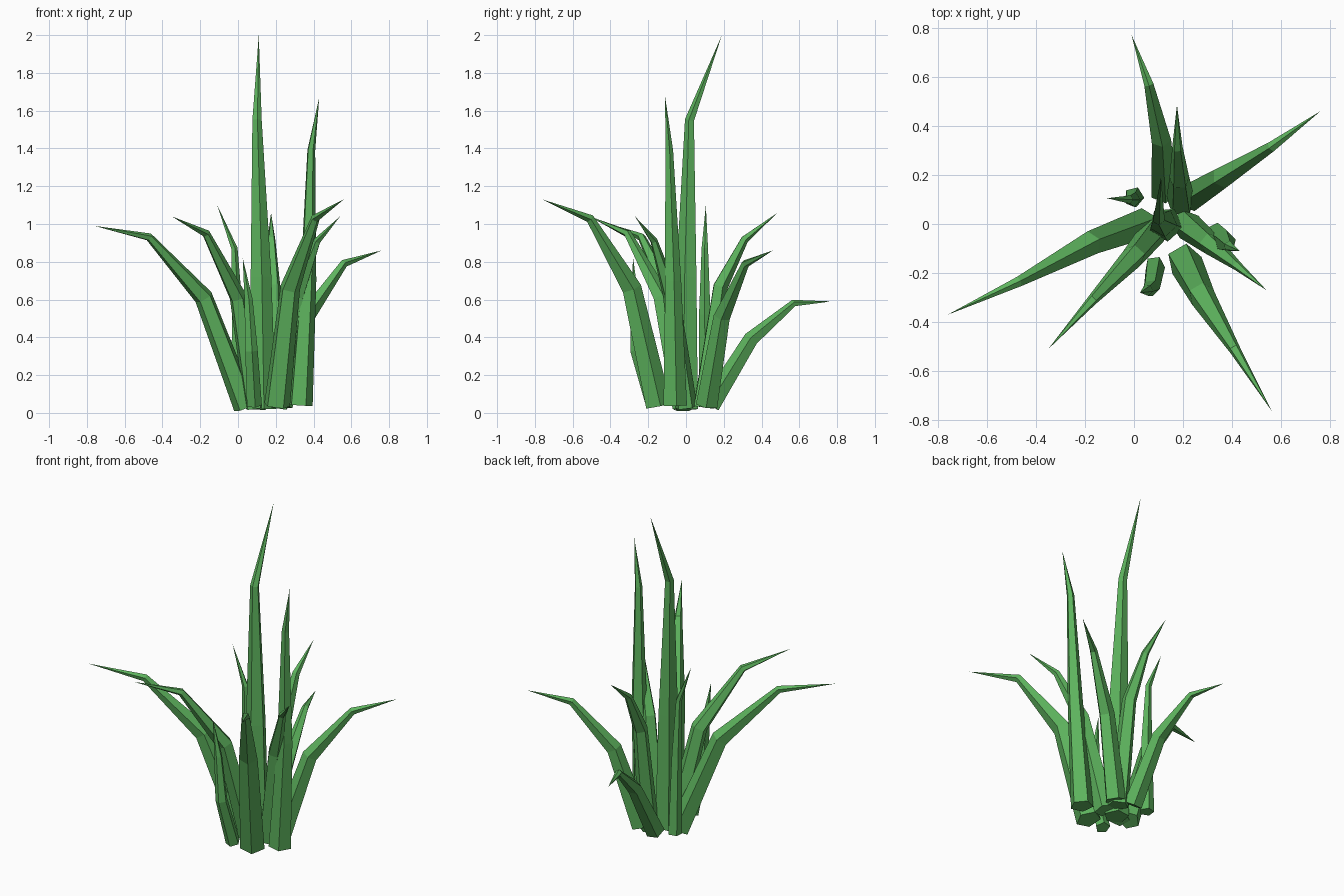
import bpy, bmesh, math
from mathutils import Vector

if "Cube" in bpy.data.objects:
    bpy.data.objects.remove(bpy.data.objects["Cube"])

SIDES = 5
green = bpy.data.materials.new("leaf_green")
green.diffuse_color = (0.11, 0.45, 0.11, 1)
green.use_nodes = True
green.node_tree.nodes["Principled BSDF"].inputs["Base Color"].default_value = green.diffuse_color


def blade(name, base, lower, upper, tip, radii=(0.065, 0.05, 0.022), roll=0.0):
    """Five-sided tapering leaf: three rings along a bent path, then a point."""
    path = [Vector(p) for p in (base, lower, upper, tip)]
    flat = path[3] - path[0]
    side = Vector((-flat.y, flat.x, 0)).normalized()
    bm = bmesh.new()
    rings = []
    for i in range(3):
        ahead = (path[i + 1] - path[i]).normalized()
        behind = (path[i] - path[i - 1]).normalized() if i else ahead
        along = (ahead + behind).normalized()
        across = (side - along * side.dot(along)).normalized()
        normal = along.cross(across)
        ring = []
        for k in range(SIDES):
            a = 2 * math.pi * k / SIDES + roll
            ring.append(bm.verts.new(path[i] + radii[i] * (across * math.cos(a) + normal * math.sin(a))))
        rings.append(ring)
    point = bm.verts.new(path[3])
    bm.faces.new(rings[0][::-1])
    for k in range(SIDES):
        n = (k + 1) % SIDES
        for lo, hi in zip(rings, rings[1:]):
            bm.faces.new((lo[k], lo[n], hi[n], hi[k]))
        bm.faces.new((rings[2][k], rings[2][n], point))
    bmesh.ops.recalc_face_normals(bm, faces=bm.faces)
    mesh = bpy.data.meshes.new(name)
    bm.to_mesh(mesh)
    bm.free()
    mesh.materials.append(green)
    bpy.context.collection.objects.link(bpy.data.objects.new(name, mesh))


UP, DOWN = math.pi / 2, -math.pi / 2   # ridge on one face or the other

# Upright blades
blade("tall_blade", (0.13, 0.0, 0.02), (0.12, 0.005, 0.72), (0.1, 0.02, 1.55), (0.11, 0.19, 2.0),
      (0.072, 0.058, 0.026), UP)
blade("second_tall_blade", (0.33, -0.06, 0.04), (0.37, -0.07, 0.7), (0.387, -0.09, 1.39), (0.43, -0.11, 1.67),
      (0.066, 0.045, 0.022), 0.3)
blade("small_left_blade", (0.0, 0.11, 0.05), (-0.005, 0.1, 0.52), (-0.02, 0.1, 0.87), (-0.11, 0.105, 1.1),
      (0.042, 0.032, 0.018), 0.2)
blade("small_front_blade", (0.085, -0.17, 0.04), (0.07, -0.26, 0.33), (0.055, -0.27, 0.6), (0.025, -0.28, 0.82),
      (0.042, 0.035, 0.023), UP)

# Arching blades
blade("left_blade", (0.04, 0.0, 0.03), (-0.18, -0.08, 0.61), (-0.47, -0.235, 0.93), (-0.76, -0.37, 0.99),
      (0.065, 0.052, 0.022), UP)
blade("front_left_blade", (0.09, -0.02, 0.03), (0.0, -0.13, 0.61), (-0.17, -0.31, 0.95), (-0.35, -0.51, 1.04),
      (0.06, 0.048, 0.022), DOWN)
blade("front_right_blade", (0.205, -0.15, 0.04), (0.275, -0.29, 0.66), (0.41, -0.51, 1.03), (0.56, -0.76, 1.13),
      (0.072, 0.055, 0.024), DOWN)
blade("right_blade", (0.21, 0.0, 0.03), (0.31, -0.08, 0.62), (0.42, -0.17, 0.91), (0.54, -0.27, 1.04),
      (0.062, 0.045, 0.02), DOWN)
blade("back_right_blade", (0.23, 0.11, 0.04), (0.36, 0.19, 0.51), (0.56, 0.315, 0.79), (0.76, 0.46, 0.86),
      (0.06, 0.046, 0.022), UP)
blade("back_blade", (0.12, 0.13, 0.04), (0.11, 0.345, 0.39), (0.06, 0.57, 0.58), (-0.01, 0.77, 0.59),
      (0.055, 0.042, 0.02), UP)
blade("short_back_blade", (0.19, 0.09, 0.03), (0.185, 0.18, 0.67), (0.177, 0.31, 0.92), (0.175, 0.485, 1.06),
      (0.06, 0.042, 0.022), DOWN)
